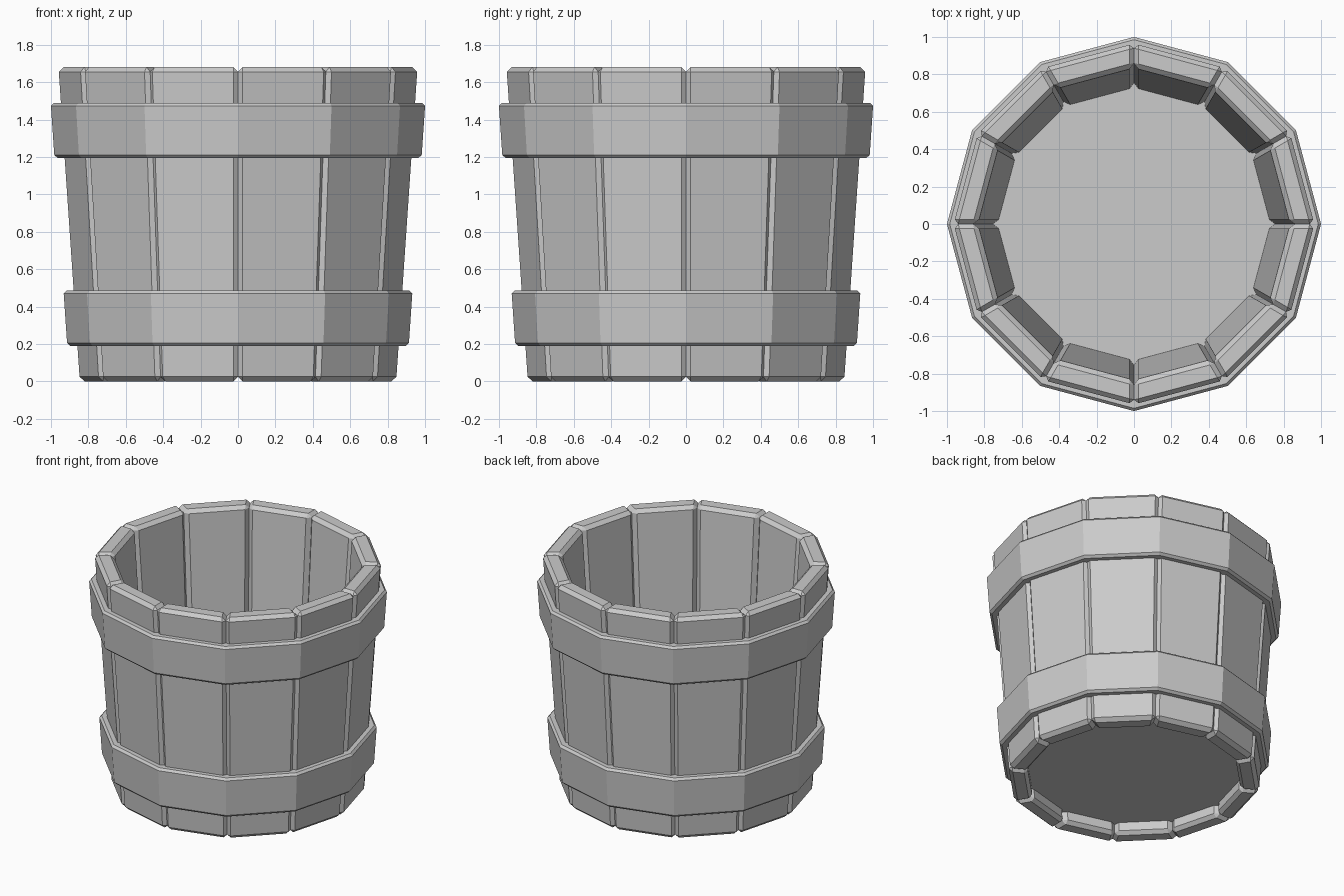
import bpy
import bmesh
from math import cos, sin, pi

SIDES = 12
HEIGHT = 1.68
FLARE = 0.068          # radius gained per unit of height
OUTER, INNER = 0.852, 0.722   # corner radii of the wall at the ground

cube = bpy.data.objects.get("Cube")
if cube:
    bpy.data.objects.remove(cube, do_unlink=True)

grey = bpy.data.materials.new("plain_grey")
grey.use_nodes = True
grey.diffuse_color = (0.6, 0.6, 0.6, 1)
grey.node_tree.nodes["Principled BSDF"].inputs["Base Color"].default_value = (0.6, 0.6, 0.6, 1)


def point(radius, corner, z):
    a = 2 * pi * corner / SIDES
    return (radius * cos(a), radius * sin(a), z)


def finish(name, bm, bevel=0):
    bmesh.ops.recalc_face_normals(bm, faces=bm.faces)
    if bevel:
        bmesh.ops.bevel(bm, geom=bm.edges[:], offset=bevel, segments=1,
                        affect='EDGES', clamp_overlap=True)
    mesh = bpy.data.meshes.new(name)
    bm.to_mesh(mesh)
    bm.free()
    mesh.materials.append(grey)
    obj = bpy.data.objects.new(name, mesh)
    bpy.context.collection.objects.link(obj)
    return obj


def revolve(name, profile):
    """Closed (radius, z) profile swept around the twelve corners."""
    bm = bmesh.new()
    rings = [[bm.verts.new(point(r, i, z)) for r, z in profile] for i in range(SIDES)]
    n = len(profile)
    for i in range(SIDES):
        a, b = rings[i], rings[(i + 1) % SIDES]
        for j in range(n):
            k = (j + 1) % n
            bm.faces.new((a[j], b[j], b[k], a[k]))
    return finish(name, bm)


# Staves: tapered blocks with chamfered edges
for i in range(SIDES):
    bm = bmesh.new()
    low, high = [
        [bm.verts.new(point(r + FLARE * z, c, z))
         for r, c in ((INNER, i), (OUTER, i), (OUTER, i + 1), (INNER, i + 1))]
        for z in (0, HEIGHT)]
    bm.faces.new(low)
    bm.faces.new(high)
    for j in range(4):
        k = (j + 1) % 4
        bm.faces.new((low[j], low[k], high[k], high[j]))
    finish(f"stave_{i + 1}", bm, bevel=0.025)


# Hoops: flared bands with chamfered outer rims
def hoop(name, bottom, top):
    def wall(z, out):
        return (OUTER + FLARE * z + out, z)
    proud, c = 0.048, 0.016
    revolve(name, [wall(bottom, -0.02), wall(bottom, proud - c), wall(bottom + c, proud),
                   wall(top - c, proud), wall(top, proud - c), wall(top, -0.02)])


hoop("lower_hoop", 0.19, 0.485)
hoop("upper_hoop", 1.195, 1.488)

# Floor: slab set into the bottom of the wall
bm = bmesh.new()
floor_rings = [[bm.verts.new(point(INNER + 0.03, i, z)) for i in range(SIDES)]
               for z in (0.09, 0.12)]
for ring in floor_rings:
    bm.faces.new(ring)
for i in range(SIDES):
    k = (i + 1) % SIDES
    bm.faces.new((floor_rings[0][i], floor_rings[0][k], floor_rings[1][k], floor_rings[1][i]))
finish("floor", bm)
